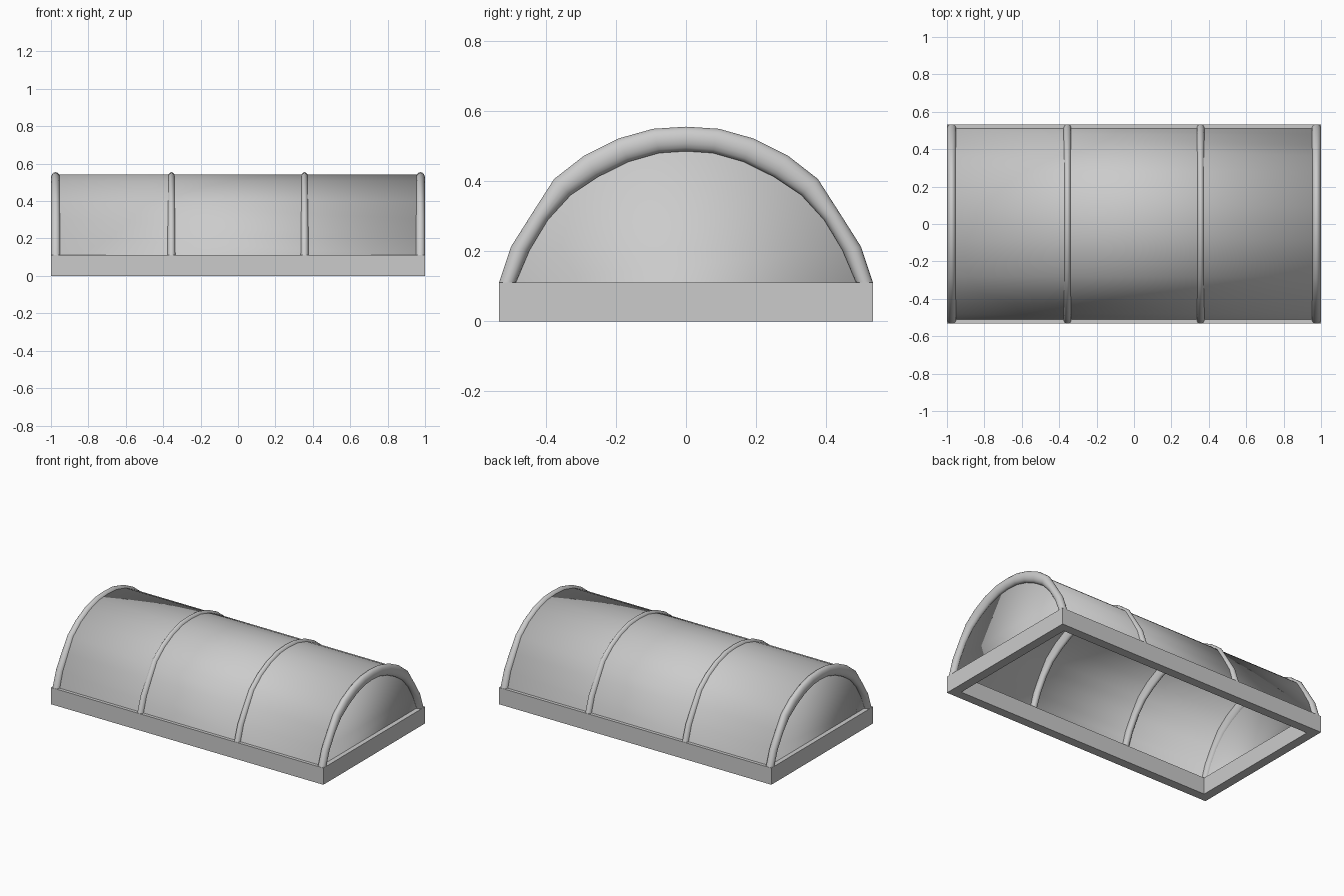
import bpy, bmesh
from math import cos, sin, tau

if "Cube" in bpy.data.objects:
    bpy.data.objects.remove(bpy.data.objects["Cube"])

grey = bpy.data.materials.new("plain grey")
grey.use_nodes = True
grey.diffuse_color = (0.6, 0.6, 0.6, 1)
grey.node_tree.nodes["Principled BSDF"].inputs["Base Color"].default_value = (0.6, 0.6, 0.6, 1)

# Half profiles of the arch (y, z), from the base up to the ridge
OUTER = [(.533, .111), (.499, .213), (.437, .311), (.376, .406),
         (.290, .473), (.194, .521), (.094, .549), (0, .555)]
INNER = [(.485, .111), (.446, .203), (.394, .289), (.329, .360),
         (.251, .412), (.164, .455), (.076, .480), (0, .485)]


def full(half):
    """Mirror a half profile into a complete arch."""
    return half + [(-y, z) for y, z in reversed(half[:-1])]


def add_object(name, bm, smooth):
    bmesh.ops.recalc_face_normals(bm, faces=bm.faces)
    for f in bm.faces:
        f.smooth = smooth
    mesh = bpy.data.meshes.new(name)
    bm.to_mesh(mesh)
    bm.free()
    mesh.materials.append(grey)
    obj = bpy.data.objects.new(name, mesh)
    bpy.context.collection.objects.link(obj)
    return obj


def loft(bm, rings, closed):
    """Skin neighbouring rows of vertices with quads."""
    for a, b in zip(rings, rings[1:]):
        n = len(a)
        for i in range(n if closed else n - 1):
            j = (i + 1) % n
            bm.faces.new((a[i], a[j], b[j], b[i]))


def rib(name, x, half_width, sides=16):
    """Tube that follows the arch between the inner and outer profiles."""
    bm = bmesh.new()
    rings = []
    for (yo, zo), (yi, zi) in zip(full(OUTER), full(INNER)):
        ring = []
        for k in range(sides):
            c, s = cos(tau * k / sides), sin(tau * k / sides)
            ring.append(bm.verts.new((x + half_width * s,
                                      (yo + yi) / 2 + (yo - yi) / 2 * c,
                                      (zo + zi) / 2 + (zo - zi) / 2 * c)))
        rings.append(ring)
    loft(bm, rings, True)
    add_object(name, bm, True)


# Hollow rectangular base frame
bm = bmesh.new()
rings = []
for inset, z in [(0, 0), (0, .111), (.06, .111), (.06, 0), (0, 0)]:
    X, Y = 1 - inset, .533 - inset
    rings.append([bm.verts.new((sx * X, sy * Y, z))
                  for sx, sy in [(-1, -1), (1, -1), (1, 1), (-1, 1)]])
loft(bm, rings, True)
bmesh.ops.remove_doubles(bm, verts=bm.verts, dist=1e-5)
add_object("base_frame", bm, False)

# Arched ribs: wide ones at the ends, slimmer ones between
for side, s in (("right", -1), ("left", 1)):
    rib(side + "_end_rib", s * .975, .025)
    rib(side + "_middle_rib", s * .356, .021)

# Cover sheet, open underneath, with closed ends
half = []
for i, ((yo, zo), (yi, zi)) in enumerate(zip(OUTER, INNER)):
    t = .5 + .5 * min(.1 + i * .15, .6)
    half.append((yi + (yo - yi) * t, zi + (zo - zi) * t))
bm = bmesh.new()
rows = [[bm.verts.new((x, y, z)) for y, z in full(half)] for x in (-.97, .97)]
loft(bm, rows, False)
for row in rows:
    bm.faces.new(row)
add_object("cover", bm, True)
